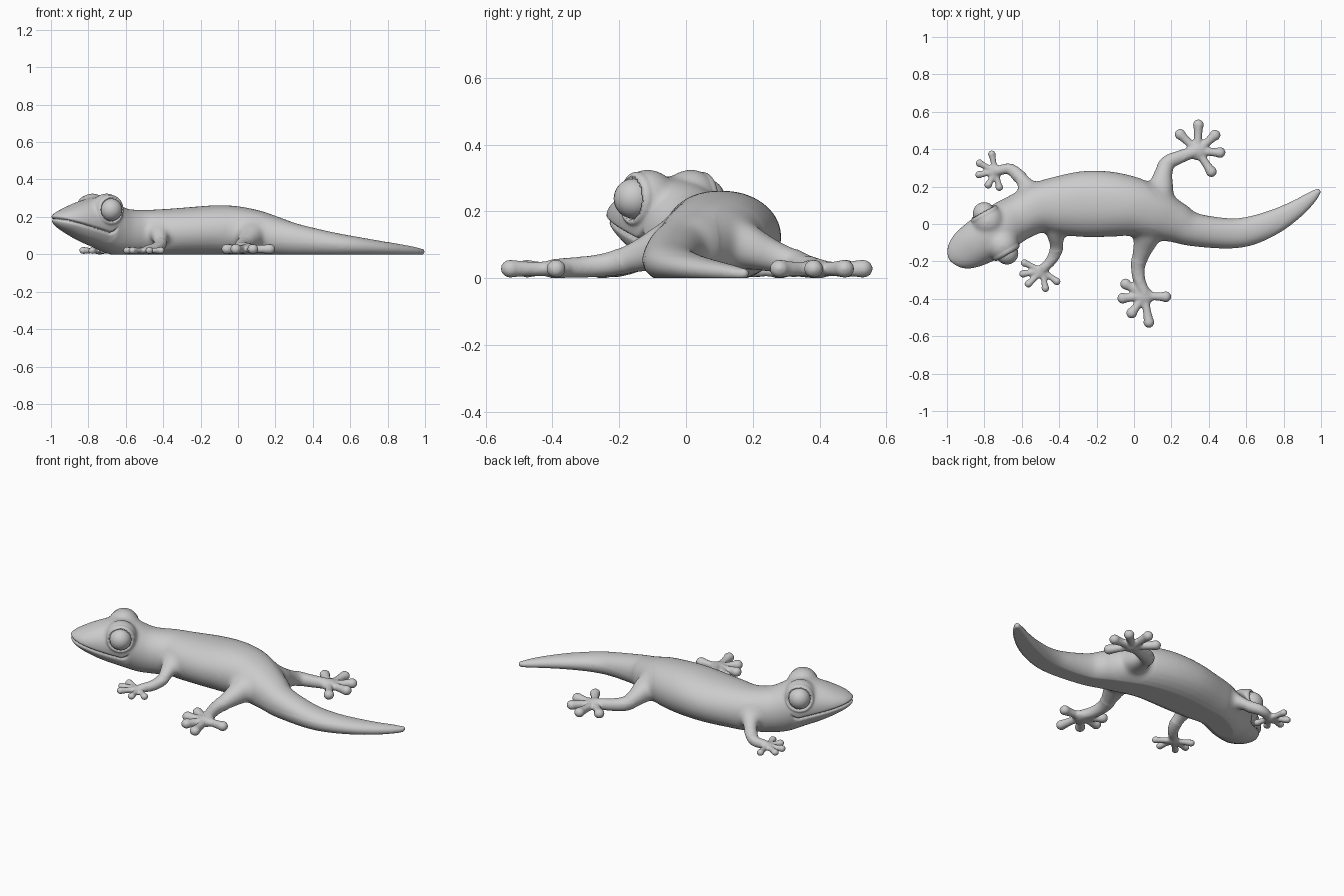
import bpy, bmesh, math
from mathutils import Vector, Matrix

cube = bpy.data.objects.get("Cube")
if cube:
    bpy.data.objects.remove(cube, do_unlink=True)

skin = bpy.data.materials.new("plain grey")
skin.use_nodes = True
GREY = (0.6, 0.6, 0.6, 1)
skin.diffuse_color = GREY
skin.node_tree.nodes["Principled BSDF"].inputs["Base Color"].default_value = GREY


def spline(points, steps=5):
    """Catmull-Rom resampling of tuples of any length."""
    p = [Vector(q) for q in points]
    p = [p[0] * 2 - p[1]] + p + [p[-1] * 2 - p[-2]]
    out = []
    for a, b, c, d in zip(p, p[1:], p[2:], p[3:]):
        for i in range(steps):
            t = i / steps
            out.append(0.5 * (2 * b + (c - a) * t + (2 * a - 5 * b + 4 * c - d) * t * t
                              + (3 * b - a - 3 * c + d) * t ** 3))
    return out + [p[-2]]


def loft(bm, rings, sides=24):
    """Closed tube through rings of (x, y, half width, bottom, top)."""
    loops = []
    for i, (x, y, w, lo, hi) in enumerate(rings):
        a, b = rings[max(i - 1, 0)], rings[min(i + 1, len(rings) - 1)]
        t = Vector((b[0] - a[0], b[1] - a[1])).normalized()
        loop = []
        for k in range(sides):
            ang = math.tau * k / sides
            c, s = math.cos(ang), math.sin(ang)
            c = math.copysign(abs(c) ** 0.9, c) * w
            loop.append(bm.verts.new((x - t.y * c, y + t.x * c, (lo + hi) / 2 + (hi - lo) / 2 * s)))
        loops.append(loop)
    for p, q in zip(loops, loops[1:]):
        for k in range(sides):
            n = (k + 1) % sides
            bm.faces.new((p[k], p[n], q[n], q[k]))
    bm.faces.new(loops[0][::-1])
    bm.faces.new(loops[-1])


def tube(bm, points):
    """Round tube through points of (x, y, z, radius)."""
    loft(bm, [(x, y, r, z - r, z + r) for x, y, z, r in spline(points)], 16)


def ball(bm, centre, radius, scale=(1, 1, 1)):
    m = Matrix.Translation(centre) @ Matrix.Diagonal((*scale, 1))
    bmesh.ops.create_uvsphere(bm, u_segments=24, v_segments=16, radius=radius, matrix=m)


def foot(bm, palm, tips, size):
    """Flat palm with five round-ended toes."""
    z = 0.028 * size
    centre = Vector((*palm, z))
    ball(bm, centre, 0.05 * size, (1, 1, 0.6))
    for tip in tips:
        end = Vector((*tip, z))
        end -= (end - centre).normalized() * 0.03 * size
        mid = centre.lerp(end, 0.55)
        tube(bm, [(*centre, 0.024 * size), (*mid, 0.022 * size), (*end, 0.027 * size)])
        ball(bm, end, 0.03 * size, (1, 1, 0.93))


bm = bmesh.new()

# Snout, head, trunk and tail as one loft
spine = [
    (-0.99, -0.185, 0.035, 0.165, 0.21),
    (-0.96, -0.17, 0.075, 0.14, 0.23),
    (-0.91, -0.145, 0.105, 0.11, 0.255),
    (-0.84, -0.105, 0.122, 0.07, 0.285),
    (-0.76, -0.055, 0.13, 0.035, 0.305),
    (-0.68, 0.0, 0.128, 0.0, 0.285),
    (-0.6, 0.045, 0.125, -0.01, 0.245),
    (-0.5, 0.09, 0.137, -0.01, 0.238),
    (-0.38, 0.1, 0.162, -0.01, 0.243),
    (-0.25, 0.107, 0.178, -0.01, 0.253),
    (-0.12, 0.105, 0.174, -0.01, 0.262),
    (0.0, 0.09, 0.158, -0.01, 0.257),
    (0.12, 0.05, 0.14, -0.01, 0.232),
    (0.22, 0.01, 0.112, -0.01, 0.197),
    (0.32, -0.03, 0.09, -0.01, 0.163),
    (0.5, -0.05, 0.081, -0.01, 0.12),
    (0.62, -0.037, 0.077, -0.01, 0.097),
    (0.75, 0.012, 0.066, -0.01, 0.074),
    (0.86, 0.075, 0.05, -0.01, 0.055),
    (0.94, 0.135, 0.034, -0.008, 0.04),
    (0.985, 0.175, 0.018, -0.004, 0.028),
]
loft(bm, spline(spine), 32)
ball(bm, (0.983, 0.173, 0.014), 0.017)
ball(bm, (-0.975, -0.178, 0.188), 0.028)

# Legs
tube(bm, [(-0.43, 0.05, 0.14, 0.06), (-0.42, -0.05, 0.11, 0.052), (-0.415, -0.13, 0.06, 0.037),
          (-0.44, -0.19, 0.035, 0.03), (-0.49, -0.245, 0.025, 0.024)])
tube(bm, [(-0.5, 0.1, 0.14, 0.06), (-0.565, 0.19, 0.11, 0.05), (-0.615, 0.255, 0.06, 0.037),
          (-0.67, 0.295, 0.035, 0.03), (-0.74, 0.28, 0.025, 0.024)])
tube(bm, [(0.1, 0.06, 0.12, 0.09), (0.07, -0.06, 0.1, 0.075), (0.045, -0.14, 0.07, 0.054),
          (0.022, -0.22, 0.045, 0.039), (0.028, -0.3, 0.034, 0.033), (0.06, -0.375, 0.03, 0.03)])
tube(bm, [(0.1, 0.08, 0.12, 0.09), (0.14, 0.18, 0.1, 0.075), (0.155, 0.26, 0.07, 0.054),
          (0.18, 0.325, 0.048, 0.042), (0.25, 0.36, 0.036, 0.035), (0.335, 0.39, 0.03, 0.03)])

# Feet
foot(bm, (-0.49, -0.25), [(-0.605, -0.2), (-0.615, -0.27), (-0.58, -0.335), (-0.47, -0.365), (-0.395, -0.32)], 0.72)
foot(bm, (-0.74, 0.28), [(-0.765, 0.395), (-0.845, 0.335), (-0.85, 0.26), (-0.79, 0.19), (-0.715, 0.175)], 0.72)
foot(bm, (0.055, -0.385), [(0.085, -0.555), (-0.03, -0.5), (-0.09, -0.4), (-0.07, -0.305), (0.2, -0.39)], 1)
foot(bm, (0.34, 0.39), [(0.345, 0.56), (0.225, 0.5), (0.455, 0.495), (0.49, 0.38), (0.43, 0.255)], 1)

# Brow bulges around the eyes
mid = Vector((-0.74, -0.05, 0.238))
ahead = Vector((-0.87, -0.5, 0)).normalized()
side = Vector((0.5, -0.87, 0)).normalized()
for s in (-1, 1):
    ball(bm, mid + side * s * 0.075, 0.088)

# Fuse all parts into one skin
bmesh.ops.recalc_face_normals(bm, faces=bm.faces)
mesh = bpy.data.meshes.new("parts")
bm.to_mesh(mesh)
bm.free()
body = bpy.data.objects.new("body", mesh)
bpy.context.scene.collection.objects.link(body)
remesh = body.modifiers.new("fuse", "REMESH")
remesh.mode = "VOXEL"
remesh.voxel_size = 0.0065
bpy.context.view_layer.update()
fused = bpy.data.meshes.new_from_object(body.evaluated_get(bpy.context.evaluated_depsgraph_get()))
body.modifiers.clear()
body.data = fused
fused.name = "body"
bpy.data.meshes.remove(mesh)

# Soften the skin, most strongly where limbs join
bm = bmesh.new()
bm.from_mesh(fused)


def soften(verts, times):
    for _ in range(times):
        bmesh.ops.smooth_vert(bm, verts=verts, factor=0.5, use_axis_x=True, use_axis_y=True, use_axis_z=True)


soften(bm.verts[:], 5)
soften([v for v in bm.verts if v.co.z > 0.065], 16)
for x, y, reach in ((0.05, -0.08, 0.13), (0.17, 0.19, 0.14), (-0.42, -0.06, 0.09), (-0.57, 0.19, 0.09)):
    root = Vector((x, y, 0.1))
    soften([v for v in bm.verts if (v.co - root).length < reach], 40)

# Mouth groove, slimmer lower jaw and eye sockets
bm.normal_update()
eyes = [mid + side * s * 0.123 for s in (1, -1)]
moves = []
for v in bm.verts:
    rel = v.co - mid
    u = rel.dot(ahead)
    if u < -0.12 or abs(rel.dot(side)) > 0.22 or v.co.z < 0.05:
        continue
    shift = Vector()
    if u > -0.05:
        d = v.co.z - (0.112 + (0.28 * u if u > 0 else 14 * u * u))
        fade = min(1, (u + 0.05) / 0.02)
        push = 0.014 * math.exp(-(d / 0.007) ** 2)
        if -0.05 < d < 0:
            push += 0.007 * (1 + d / 0.05)
        shift -= v.normal * push * fade
    for eye, s in zip(eyes, (1, -1)):
        gap = (v.co - eye).length
        if gap < 0.064:
            shift -= side * s * 0.014
        elif gap < 0.082:
            shift += v.normal * 0.005 * math.sin(math.pi * (gap - 0.064) / 0.018)
    moves.append((v, shift))
for v, shift in moves:
    v.co += shift
for v in bm.verts:
    v.co.z = max(v.co.z, 0)
for f in bm.faces:
    f.smooth = True
    f.material_index = 0
bm.to_mesh(fused)
bm.free()
fused.materials.clear()
fused.materials.append(skin)

# Eyeballs
for name, eye in zip(("front_eye", "back_eye"), eyes):
    bm = bmesh.new()
    ball(bm, eye, 0.06)
    for f in bm.faces:
        f.smooth = True
    m = bpy.data.meshes.new(name)
    bm.to_mesh(m)
    bm.free()
    m.materials.append(skin)
    bpy.context.scene.collection.objects.link(bpy.data.objects.new(name, m))
